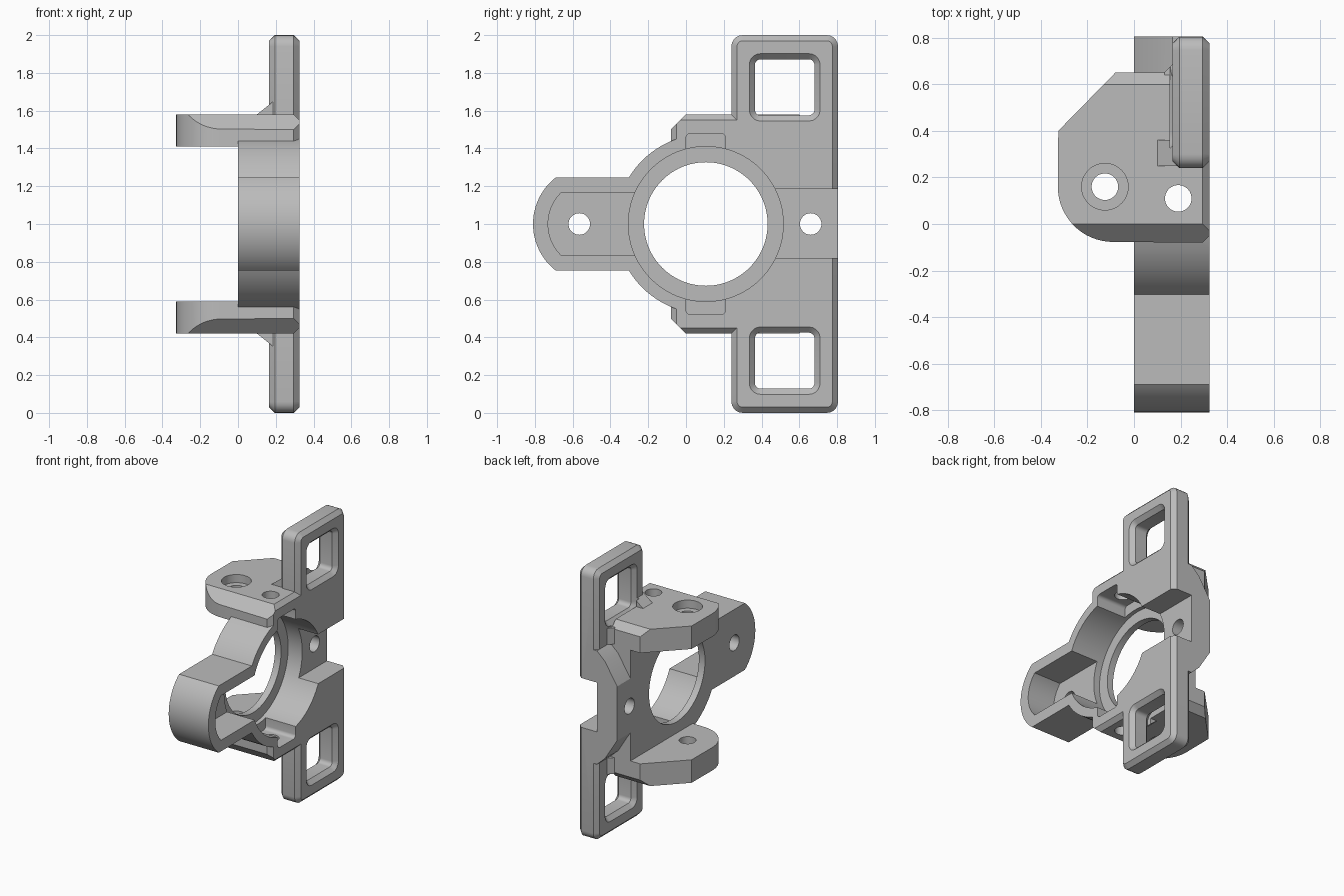
import bpy, bmesh, math

cube = bpy.data.objects.get("Cube")
if cube:
    bpy.data.objects.remove(cube, do_unlink=True)

grey = bpy.data.materials.new("plain_grey")
grey.use_nodes = True
COLOUR = (0.5, 0.5, 0.5, 1)
grey.diffuse_color = COLOUR
grey.node_tree.nodes["Principled BSDF"].inputs["Base Color"].default_value = COLOUR

# How a 2D outline point and a depth map to x, y, z for each extrusion axis
PLACE = {"x": lambda p, d: (d, p[0], p[1]),
         "y": lambda p, d: (p[0], d, p[1]),
         "z": lambda p, d: (p[0], p[1], d)}


def loft(name, axis, sections):
    """Solid through a list of (depth, outline) sections."""
    bm = bmesh.new()
    rings = [[bm.verts.new(PLACE[axis](p, d)) for p in pts] for d, pts in sections]
    n = len(rings[0])
    for a, b in zip(rings, rings[1:]):
        for i in range(n):
            j = (i + 1) % n
            bm.faces.new((a[i], a[j], b[j], b[i]))
    bm.faces.new(rings[0])
    bm.faces.new(rings[-1])
    bmesh.ops.recalc_face_normals(bm, faces=bm.faces)
    mesh = bpy.data.meshes.new(name)
    bm.to_mesh(mesh)
    bm.free()
    mesh.materials.append(grey)
    obj = bpy.data.objects.new(name, mesh)
    bpy.context.collection.objects.link(obj)
    return obj


def prism(name, axis, lo, hi, pts):
    return loft(name, axis, [(lo, pts), (hi, pts)])


def arc(cx, cy, r, start, end, n):
    angles = [math.radians(start + (end - start) * i / n) for i in range(n + 1)]
    return [(cx + r * math.cos(a), cy + r * math.sin(a)) for a in angles]


def rod(name, axis, lo, hi, cx, cy, r, n=48):
    return prism(name, axis, lo, hi, arc(cx, cy, r, 0, 360, n)[:-1])


def rect(u0, u1, v0, v1):
    return [(u0, v0), (u1, v0), (u1, v1), (u0, v1)]


def rounded(u0, u1, v0, v1, r, inset=0):
    u0, u1, v0, v1 = u0 + inset, u1 - inset, v0 + inset, v1 - inset
    r = max(r - inset, 0.01)
    corners = [(u1 - r, v1 - r), (u0 + r, v1 - r), (u0 + r, v0 + r), (u1 - r, v0 + r)]
    return [p for i, (u, v) in enumerate(corners) for p in arc(u, v, r, 90 * i, 90 * i + 90, 5)]


def combine(base, tool, operation):
    mod = base.modifiers.new("combine", "BOOLEAN")
    mod.operation, mod.solver, mod.object = operation, "EXACT", tool
    graph = bpy.context.evaluated_depsgraph_get()
    mesh = bpy.data.meshes.new_from_object(base.evaluated_get(graph))
    base.modifiers.clear()
    base.data = mesh
    bpy.data.objects.remove(tool, do_unlink=True)


def flip(pts, side):
    """Mirror an outline about the mid height for the lower side."""
    return [(u, 1 + side * (v - 1)) for u, v in pts]


THICK = 0.325
CY = 0.105  # ring centre in y

# Ring housing
bracket = rod("mounting_bracket", "x", 0, THICK, CY, 1, 0.476, 96)

# Central block, rounded arm and rear column with sloped shoulders
shoulder = [(0, 1.2), (0.1, 1.36), (0.165, 1.42), (0.25, 1.42)]
parts = [
    prism("block", "x", 0, THICK, rect(0.02, 0.65, 0.5, 1.5)),
    prism("arm", "x", 0, THICK,
          [(-0.2, 1.247)] + arc(-0.4975, 1, 0.3125, 127.8, 232.2, 24) + [(-0.2, 0.753)]),
    prism("rear_column", "y", 0.6, 0.805, shoulder + flip(shoulder, -1)[::-1]),
]

# Tall plate with chamfered rim
parts.append(loft("tall_plate", "x", [
    (x, rounded(0.24, 0.805, 0, 2, 0.06, inset))
    for x, inset in ((0.165, 0.03), (0.195, 0), (0.295, 0), (THICK, 0.03))]))

# Flanges above and below, with gussets to the plate
outline = ([(-0.325, 0.4)] + arc(-0.09, 0.16, 0.237, 180, 270, 16)
           + [(0.295, -0.08), (THICK, -0.05), (THICK, 0.65), (-0.08, 0.65)])
side_profile = [(-0.1, 1.41), (-0.1, 1.48), (0, 1.58), (0.6, 1.58), (0.66, 1.52), (0.66, 1.41)]
front_profile = [(-0.4, 1.41), (-0.4, 1.6), (0.275, 1.6), (0.335, 1.54), (0.335, 1.41)]
gusset = [(0.1, 1.5), (0.1, 1.58), (0.2, 1.66), (0.2, 1.5)]
for side in (1, -1):
    low, high = sorted((1 + side * 0.41, 1 + side * 0.58))
    flange = prism("flange", "z", low, high, outline)
    combine(flange, prism("side_trim", "x", -1, 1, flip(side_profile, side)), "INTERSECT")
    combine(flange, prism("edge_trim", "y", -1, 1, flip(front_profile, side)), "INTERSECT")
    low, high = sorted((1 + side * 0.42, 1 + side * 0.54))
    parts += [flange,
              prism("gusset", "y", 0.25, 0.36, flip(gusset, side)),
              prism("corner_gusset", "z", low, high,
                    [(0.13, 0.64), (0.13, 0.65), (0.17, 0.69), (0.2, 0.69), (0.2, 0.64)])]

for part in parts:
    combine(bracket, part, "UNION")

# Bore, bearing seat, arm pocket, rear channel and cross holes
cuts = [
    rod("bore", "x", -0.1, 0.5, CY, 1, 0.327, 96),
    rod("bearing_seat", "x", 0.05, 0.5, CY, 1, 0.41, 96),
    prism("arm_pocket", "x", 0.1, 0.5,
          [(-0.1, 1.165)] + arc(-0.4975, 1, 0.2325, 134.8, 225.2, 24) + [(-0.1, 0.835)]),
    prism("rear_channel", "x", 0.165, 0.5, rect(0.4, 0.9, 0.82, 1.185)),
    rod("arm_hole", "x", -0.1, 0.5, -0.565, 1, 0.057),
    rod("rear_hole", "x", -0.1, 0.5, 0.66, 1, 0.057),
]

# Windows, seat notches and pivot holes on both sides
for side in (1, -1):
    z0, z1 = sorted((1 + side * 0.575, 1 + side * 0.872))
    cuts.append(loft("window", "x", [
        (x, rounded(0.365, 0.68, z0, z1, 0.03, inset))
        for x, inset in ((0.155, -0.04), (0.195, 0), (0.295, 0), (0.335, -0.04))]))
    z0, z1 = sorted((1 + side * 0.3, 1 + side * 0.48))
    cuts.append(prism("seat_notch", "x", 0.08, 0.5, rounded(0, 0.21, z0, z1, 0.025)))
    z0, z1 = sorted((1 + side * 0.38, 1 + side * 0.7))
    cuts.append(rod("pivot_hole", "z", z0, z1, 0.19, 0.11, 0.057))
    cuts.append(rod("flange_hole", "z", z0, z1, -0.125, 0.16, 0.057))
    z0, z1 = sorted((1 + side * 0.52, 1 + side * 0.7))
    cuts.append(rod("flange_counterbore", "z", z0, z1, -0.125, 0.16, 0.1))

for cut in cuts:
    combine(bracket, cut, "DIFFERENCE")

# Smooth curved walls, keep machined edges sharp
bpy.ops.object.select_all(action="DESELECT")
bracket.select_set(True)
bpy.context.view_layer.objects.active = bracket
bpy.ops.object.shade_smooth_by_angle(angle=math.radians(25))
